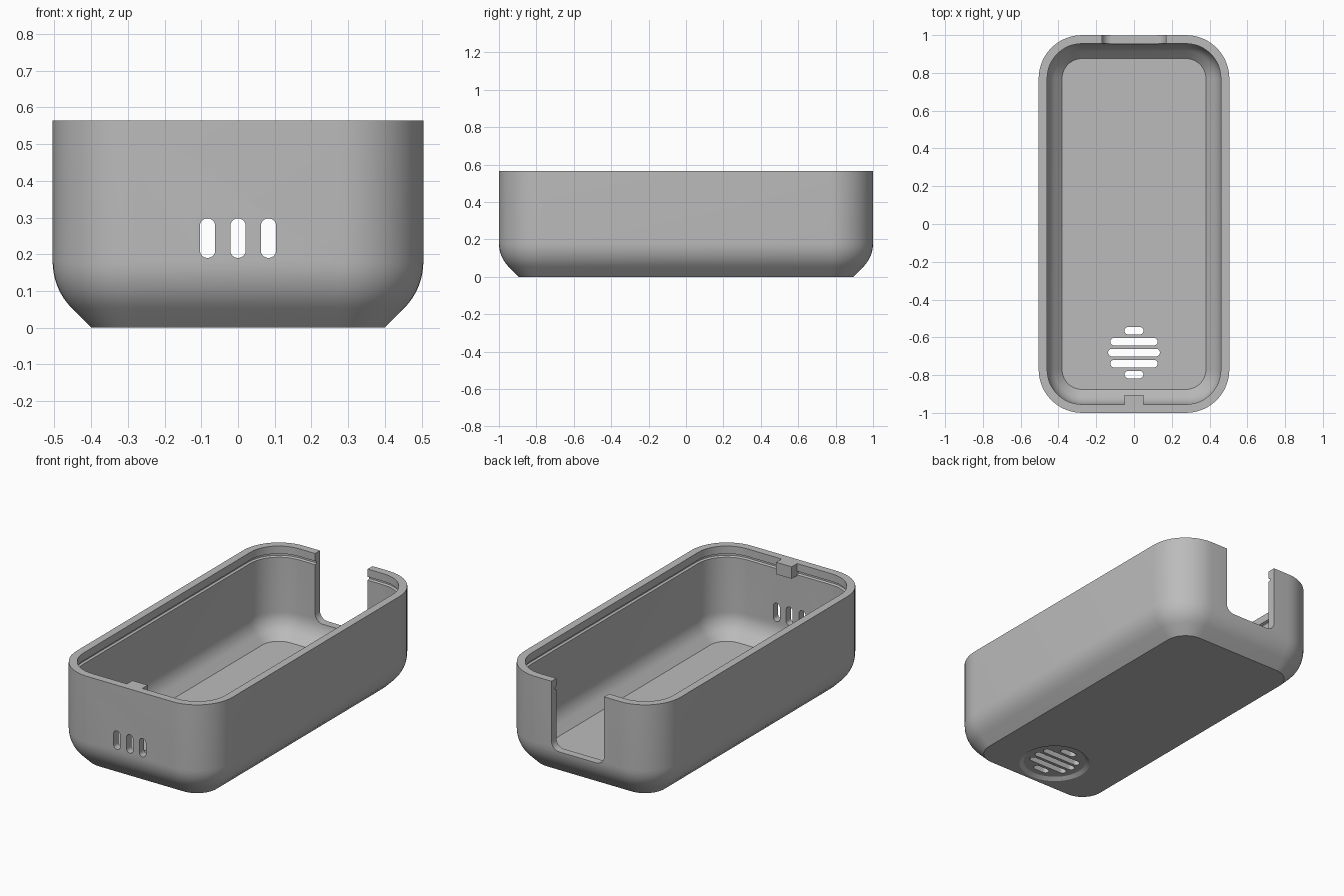
import bpy
import bmesh
from math import sin, cos, pi, radians

HALF_W, HALF_L, HEIGHT, CORNER = 0.505, 1.0, 0.565, 0.23
WALL, BEND, BEND_Z = 0.045, 0.18, 0.18

old = bpy.data.objects.get("Cube")
if old:
    bpy.data.objects.remove(old, do_unlink=True)

grey = bpy.data.materials.new("plain grey")
grey.use_nodes = True
colour = (0.5, 0.5, 0.5, 1)
grey.diffuse_color = colour
grey.node_tree.nodes["Principled BSDF"].inputs["Base Color"].default_value = colour


def rounded(hw, hh, r, steps=12):
    """Outline of a rounded rectangle centred on the origin."""
    points = []
    for k, (sx, sy) in enumerate([(1, 1), (-1, 1), (-1, -1), (1, -1)]):
        for i in range(steps + 1):
            a = (k + i / steps) * pi / 2
            points.append((sx * (hw - r) + r * cos(a), sy * (hh - r) + r * sin(a)))
    return points


def loft(name, rings):
    """Closed solid through a series of matching rings."""
    bm = bmesh.new()
    loops = [[bm.verts.new(p) for p in ring] for ring in rings]
    n = len(loops[0])
    for low, high in zip(loops, loops[1:]):
        for i in range(n):
            j = (i + 1) % n
            bm.faces.new((low[i], low[j], high[j], high[i]))
    bm.faces.new(loops[0][::-1])
    bm.faces.new(loops[-1])
    bmesh.ops.remove_doubles(bm, verts=bm.verts, dist=1e-5)
    bmesh.ops.recalc_face_normals(bm, faces=bm.faces)
    mesh = bpy.data.meshes.new(name)
    bm.to_mesh(mesh)
    bm.free()
    mesh.materials.append(grey)
    obj = bpy.data.objects.new(name, mesh)
    bpy.context.collection.objects.link(obj)
    return obj


def upright(outline, x, z, y0, y1):
    """Rings for a prism running front to back."""
    return [[(x + u, y, z + v) for u, v in outline] for y in (y0, y1)]


def flat(outline, y, z):
    return [(u, y + v, z) for u, v in outline]


def bend(radius):
    """Quarter-turn half: from the sloped base edge up to the wall."""
    angles = [radians(45 - 45 * i / 8) for i in range(9)]
    return [(BEND - radius * cos(a), BEND_Z - radius * sin(a)) for a in angles]


# Tray wall profile as (inset, height): outside, rim, grooved inside, floor
outside = bend(BEND)
inside = bend(BEND - WALL)
base_inset = outside[0][0] + outside[0][1]
floor_inset = inside[0][0] + inside[0][1] - WALL
profile = [(base_inset, 0)] + outside + [(0, HEIGHT), (WALL, HEIGHT)]
profile += [(WALL, 0.52), (WALL - 0.012, 0.515), (WALL - 0.012, 0.505), (WALL, 0.5)]
profile += inside[::-1] + [(floor_inset, WALL)]
tray = loft("tray", [flat(rounded(HALF_W - d, HALF_L - d, CORNER - d), 0, z)
                     for d, z in profile])


def combine(tool, operation):
    mod = tray.modifiers.new(tool.name, 'BOOLEAN')
    mod.operation = operation
    mod.solver = 'EXACT'
    mod.object = tool
    bpy.context.view_layer.objects.active = tray
    bpy.ops.object.modifier_apply(modifier=mod.name)
    bpy.data.objects.remove(tool, do_unlink=True)


# Catch tab inside the front rim
tab = [(-0.05, -0.035), (0.05, -0.035), (0.05, 0.035), (-0.05, 0.035)]
combine(loft("catch_tab", upright(tab, 0, HEIGHT - 0.035, -0.975, -0.905)), 'UNION')

# Notch in the back wall
notch = rounded(0.17, 0.4, 0.05)
combine(loft("back_notch", upright(notch, 0, 0.165 + 0.4, 0.92, 1.2)), 'DIFFERENCE')

# Three slots through the front wall
for x in (-0.083, 0, 0.083):
    slot = rounded(0.021, 0.054, 0.021)
    combine(loft("front_slot", upright(slot, x, 0.244, -1.2, -0.9)), 'DIFFERENCE')

# Shallow round recess under the floor, with a grille of slots
GRILLE_Y = -0.681
recess = [flat(rounded(r, r, r), GRILLE_Y, z)
          for r, z in ((0.194, -0.02), (0.194, 0), (0.172, 0.015))]
combine(loft("grille_recess", recess), 'DIFFERENCE')
for i, half in enumerate((0.05, 0.125, 0.137, 0.125, 0.05)):
    slot = rounded(half, 0.02, 0.02)
    y = GRILLE_Y + (i - 2) * 0.058
    combine(loft("grille_slot", [flat(slot, y, -0.1), flat(slot, y, 0.1)]), 'DIFFERENCE')

# Smooth rounded walls, crisp edges
bpy.ops.object.select_all(action='DESELECT')
tray.select_set(True)
bpy.context.view_layer.objects.active = tray
bpy.ops.object.shade_smooth_by_angle(angle=radians(25))
